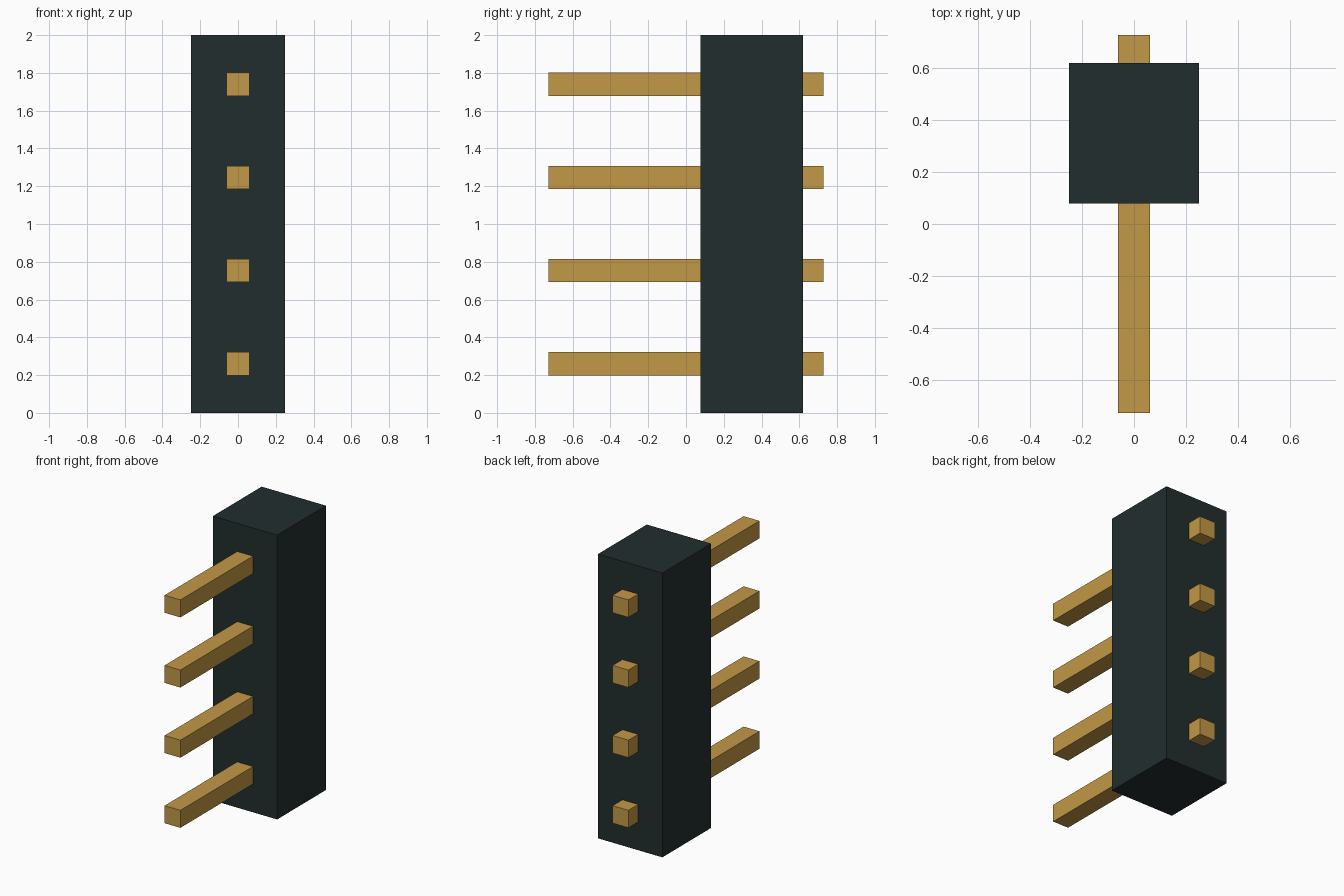
import bpy

default = bpy.data.objects.get("Cube")
if default:
    bpy.data.objects.remove(default, do_unlink=True)


def make_material(name, rgb):
    mat = bpy.data.materials.new(name)
    mat.use_nodes = True
    colour = (*rgb, 1.0)
    mat.diffuse_color = colour
    mat.node_tree.nodes["Principled BSDF"].inputs["Base Color"].default_value = colour
    return mat


def make_box(name, low, high, mat):
    centre = [(a + b) / 2 for a, b in zip(low, high)]
    size = [b - a for a, b in zip(low, high)]
    bpy.ops.mesh.primitive_cube_add(size=1, location=centre)
    box = bpy.context.object
    box.name = name
    box.scale = size
    bpy.ops.object.transform_apply(location=False, rotation=False, scale=True)
    box.data.materials.append(mat)
    return box


black = make_material("dark plastic", (0.016, 0.027, 0.027))
gold = make_material("gold metal", (0.54, 0.315, 0.061))

# Plastic housing block
make_box("housing", (-0.25, 0.078, 0.0), (0.25, 0.62, 2.0), black)

# Row of square pins passing through the housing
PIN_COUNT = 4
FIRST_PIN, PITCH = 0.26, 0.4933
HALF = 0.0615
for i in range(PIN_COUNT):
    z = FIRST_PIN + i * PITCH
    make_box(f"pin_{i + 1}", (-HALF, -0.728, z - HALF), (HALF, 0.728, z + HALF), gold)
